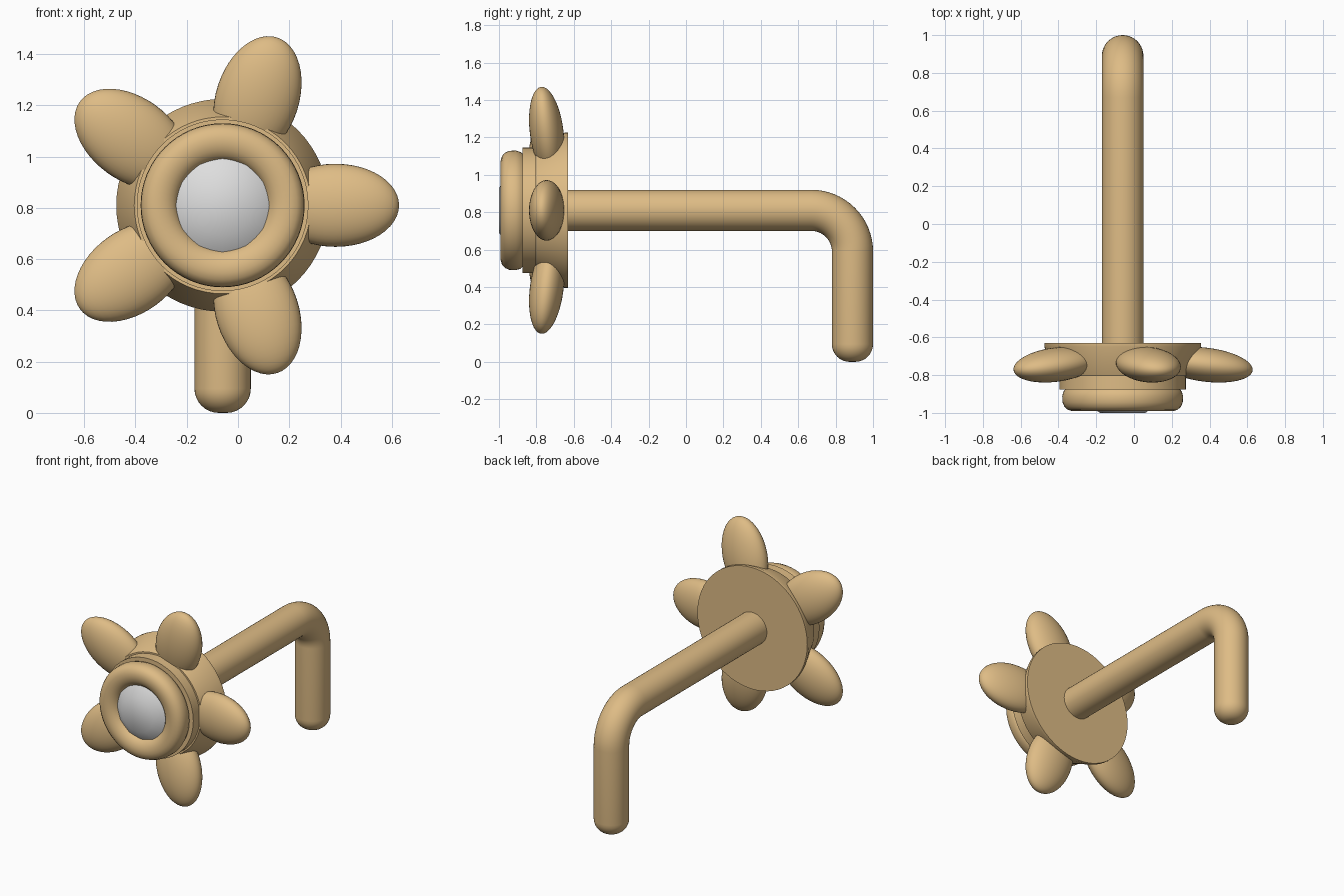
import bpy, bmesh, math
from mathutils import Matrix, Vector

if "Cube" in bpy.data.objects:
    bpy.data.objects.remove(bpy.data.objects["Cube"], do_unlink=True)

AXIS_X, AXIS_Z = -0.06, 0.81   # line of the handle's spindle


def material(name, rgb):
    m = bpy.data.materials.new(name)
    m.use_nodes = True
    colour = (*rgb, 1)
    m.diffuse_color = colour
    m.node_tree.nodes["Principled BSDF"].inputs["Base Color"].default_value = colour
    return m


brass = material("brass", (0.73, 0.5, 0.235))
silver = material("silver", (0.73, 0.73, 0.73))


def finish(name, bm, mat, angle=40):
    bmesh.ops.recalc_face_normals(bm, faces=bm.faces)
    mesh = bpy.data.meshes.new(name)
    bm.to_mesh(mesh)
    bm.free()
    mesh.materials.append(mat)
    ob = bpy.data.objects.new(name, mesh)
    bpy.context.collection.objects.link(ob)
    bpy.ops.object.select_all(action="DESELECT")
    ob.select_set(True)
    bpy.context.view_layer.objects.active = ob
    bpy.ops.object.shade_smooth_by_angle(angle=math.radians(angle))
    return ob


def skin(bm, rings):
    """Join successive vertex rings and cap both ends."""
    for a, b in zip(rings, rings[1:]):
        n = len(a)
        for i in range(n):
            bm.faces.new((a[i], a[(i + 1) % n], b[(i + 1) % n], b[i]))
    bm.faces.new(rings[0])
    bm.faces.new(rings[-1])


def turned(name, profile, mat, sides=64):
    """Turn (radius, y) points around the spindle."""
    bm = bmesh.new()
    steps = [2 * math.pi * i / sides for i in range(sides)]
    rings = [[bm.verts.new((AXIS_X + r * math.cos(t), y, AXIS_Z + r * math.sin(t)))
              for t in steps] for r, y in profile]
    skin(bm, rings)
    return finish(name, bm, mat)


# Hub, collar, rounded ring and centre button
turned("hub", [(0.415, -0.63), (0.415, -0.65), (0.345, -0.805)], brass)
turned("collar", [(0.335, -0.79), (0.335, -0.875)], brass)
turned("rounded_ring", [
    (0.295, -0.865), (0.312, -0.885), (0.32, -0.91), (0.318, -0.945), (0.308, -0.968),
    (0.29, -0.984), (0.265, -0.991), (0.24, -0.991), (0.215, -0.984), (0.195, -0.972),
    (0.18, -0.955), (0.172, -0.935), (0.17, -0.9)], brass)
turned("centre_button", [(0.2, -0.89), (0.2, -0.945), (0.12, -1.0)], silver, 12)

# Five grip lobes, leaning slightly forward
for i in range(5):
    bm = bmesh.new()
    place = (Matrix.Translation((AXIS_X, -0.745, AXIS_Z))
             @ Matrix.Rotation(-i * math.tau / 5, 4, "Y")
             @ Matrix.Translation((0.44, 0, 0))
             @ Matrix.Rotation(math.radians(-7), 4, "Z")
             @ Matrix.Diagonal((0.25, 0.09, 0.162, 1))
             @ Matrix.Rotation(math.pi / 2, 4, "Y"))
    bmesh.ops.create_uvsphere(bm, u_segments=40, v_segments=24, radius=1, matrix=place)
    finish(f"grip_lobe_{i + 1}", bm, brass, 60)

# Bent spindle with a rounded end: (y, z, direction angle, radius)
TUBE, BEND, ROUND = 0.11, 0.22, 0.095
stations = [(-0.7, AXIS_Z, 0, TUBE)]
for k in range(17):
    a = math.pi / 2 * k / 16
    stations.append((0.67 + BEND * math.sin(a), AXIS_Z - BEND + BEND * math.cos(a), a, TUBE))
for k in range(9):
    a = math.pi / 2 * k / 8
    stations.append((0.89, ROUND * (1 - math.sin(a)), math.pi / 2,
                     TUBE - ROUND + ROUND * math.cos(a)))
bm = bmesh.new()
rings = []
for y, z, a, r in stations:
    side = Vector((0, math.sin(a), math.cos(a)))
    rings.append([bm.verts.new(Vector((AXIS_X, y, z)) + r * (
        math.cos(t) * Vector((1, 0, 0)) + math.sin(t) * side))
        for t in (math.tau * i / 40 for i in range(40))])
skin(bm, rings)
finish("bent_spindle", bm, brass)
